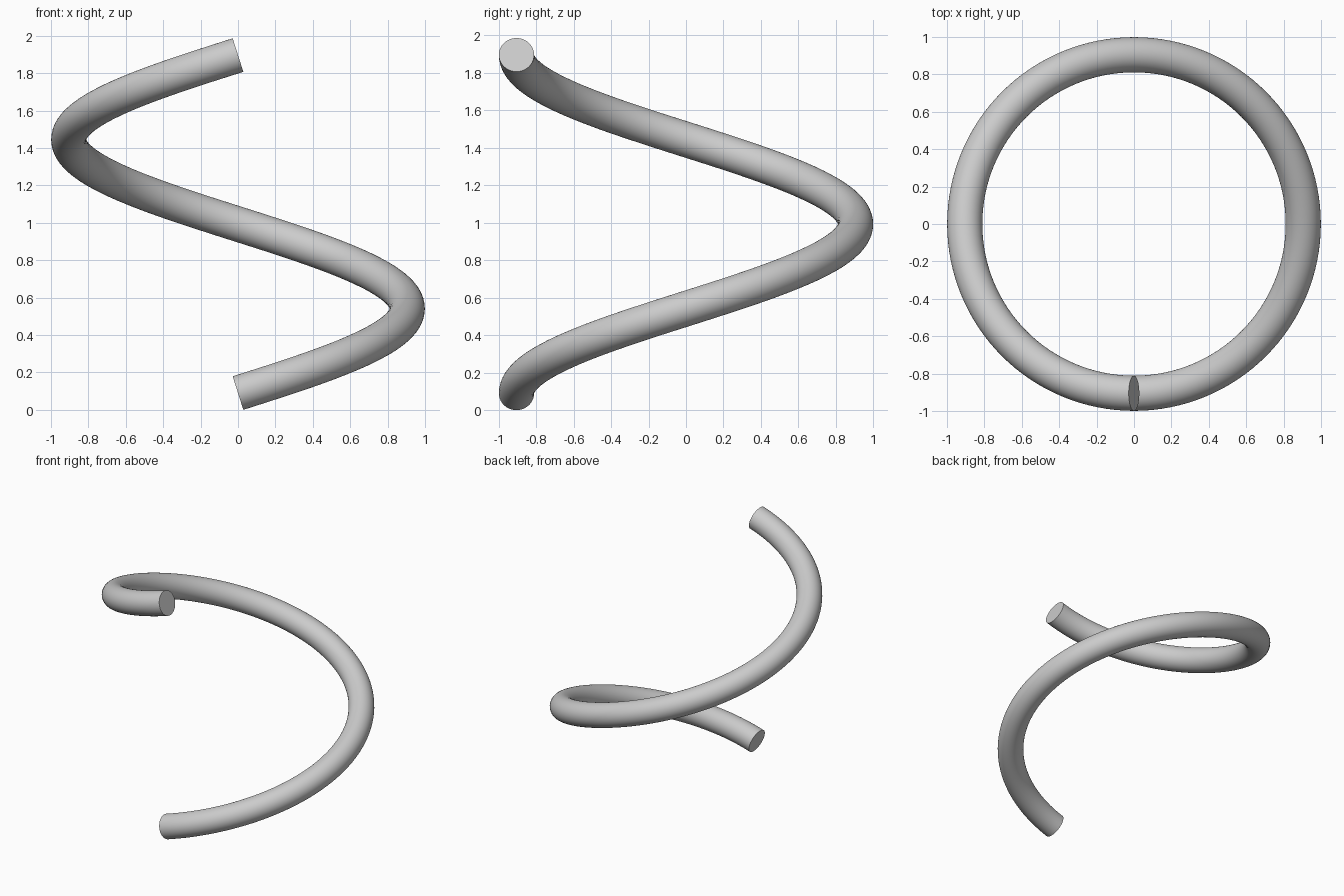
import bpy
import bmesh
from math import pi, atan2, cos
from mathutils import Matrix, Vector

cube = bpy.data.objects.get("Cube")
if cube:
    bpy.data.objects.remove(cube, do_unlink=True)

COIL_RADIUS = 0.905
TUBE_RADIUS = 0.094
PITCH = 1.807
STEPS = 128
SIDES = 40

# Grey material
grey = bpy.data.materials.new("light_grey")
grey.use_nodes = True
colour = (0.6, 0.6, 0.6, 1)
grey.diffuse_color = colour
grey.node_tree.nodes["Principled BSDF"].inputs["Base Color"].default_value = colour

# Round tube profile, square to the helix direction at the front
slope = atan2(PITCH, 2 * pi * COIL_RADIUS)
start = Vector((0, -COIL_RADIUS, TUBE_RADIUS * cos(slope)))
bm = bmesh.new()
bmesh.ops.create_circle(
    bm, segments=SIDES, radius=TUBE_RADIUS,
    matrix=Matrix.Translation(start) @ Matrix.Rotation(pi / 2 - slope, 4, "Y"))

# One rising turn of the coil
bmesh.ops.spin(bm, geom=bm.verts[:] + bm.edges[:], cent=(0, 0, 0), axis=(0, 0, 1),
               dvec=(0, 0, PITCH / STEPS), angle=2 * pi, steps=STEPS)

# Flat caps on both ends
bmesh.ops.holes_fill(bm, edges=[e for e in bm.edges if e.is_boundary], sides=0)
bmesh.ops.recalc_face_normals(bm, faces=bm.faces[:])

mesh = bpy.data.meshes.new("helix_coil")
bm.to_mesh(mesh)
bm.free()
mesh.materials.append(grey)
coil = bpy.data.objects.new("helix_coil", mesh)
bpy.context.collection.objects.link(coil)

# Smooth tube with crisp cap edges
bpy.ops.object.select_all(action="DESELECT")
coil.select_set(True)
bpy.context.view_layer.objects.active = coil
bpy.ops.object.shade_smooth_by_angle(angle=pi / 6)
